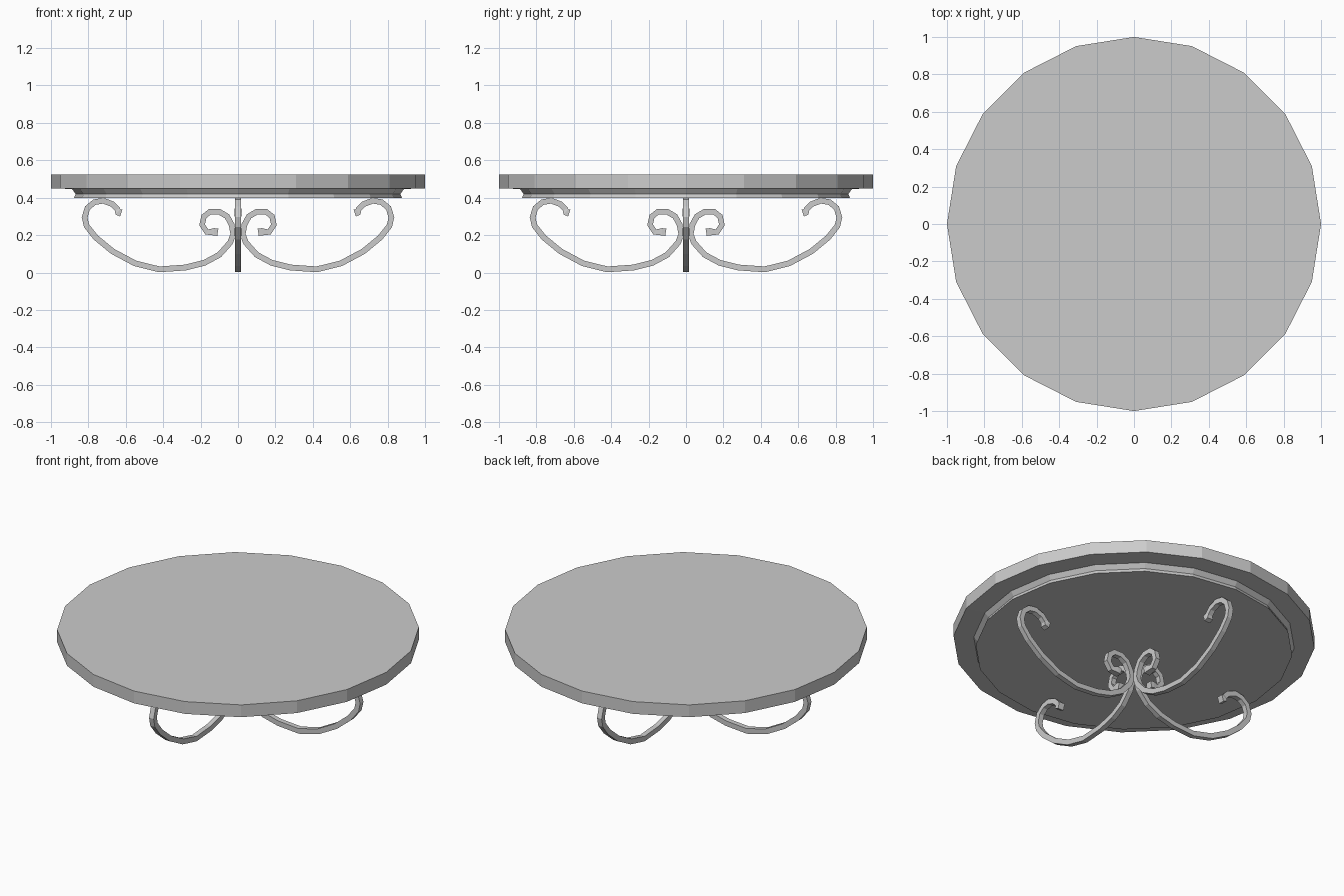
import bpy, math
from mathutils import Vector, Matrix

if "Cube" in bpy.data.objects:
    bpy.data.objects.remove(bpy.data.objects["Cube"])


def make_mesh(name, verts, faces):
    me = bpy.data.meshes.new(name)
    me.from_pydata(verts, [], faces)
    me.update()
    ob = bpy.data.objects.new(name, me)
    bpy.context.collection.objects.link(ob)
    return ob


def skin_rings(rings):
    """Join equal-sized vertex rings into a closed, capped tube."""
    n = len(rings[0])
    verts = [v for r in rings for v in r]
    faces = []
    for i in range(len(rings) - 1):
        for j in range(n):
            k = (j + 1) % n
            faces.append((i*n + j, i*n + k, (i+1)*n + k, (i+1)*n + j))
    faces.append(tuple(reversed(range(n))))
    last = (len(rings) - 1) * n
    faces.append(tuple(range(last, last + n)))
    return verts, faces


# Round top with a moulded lower rim, 20 sides
profile = [(0.877, 0.398), (0.868, 0.42), (0.888, 0.447),
           (1.0, 0.45), (1.0, 0.525)]
rings = [[(r*math.cos(math.tau*i/20), r*math.sin(math.tau*i/20), z)
          for i in range(20)] for r, z in profile]
make_mesh("table_top", *skin_rings(rings))

# Scroll leg centreline in (radius, height), from inner curl to outer curl
path = [(0.108, 0.215), (0.128, 0.218), (0.167, 0.217), (0.192, 0.255),
        (0.182, 0.30), (0.15, 0.325), (0.10, 0.325), (0.058, 0.30),
        (0.034, 0.255), (0.025, 0.205), (0.042, 0.16), (0.10, 0.095),
        (0.18, 0.052), (0.28, 0.027), (0.42, 0.017), (0.55, 0.049),
        (0.67, 0.113), (0.76, 0.187), (0.81, 0.25), (0.82, 0.295),
        (0.805, 0.345), (0.768, 0.376), (0.72, 0.384), (0.67, 0.365),
        (0.645, 0.338), (0.642, 0.324), (0.624, 0.318)]
half = 0.0155
pts = [Vector((r, 0, z)) for r, z in path]
side = Vector((0, 1, 0))
rings = []
for i, p in enumerate(pts):
    t = (pts[min(i+1, len(pts)-1)] - pts[max(i-1, 0)]).normalized()
    n = side.cross(t)
    w = half * (1.25 if i in (0, 1, len(pts)-2, len(pts)-1) else 1)
    rings.append([p + n*a*w + side*b*w
                  for a, b in ((-1, -1), (1, -1), (1, 1), (-1, 1))])
verts, faces = skin_rings(rings)

# Four legs around the centre
for k, name in enumerate(("right_leg", "back_leg", "left_leg", "front_leg")):
    rot = Matrix.Rotation(k * math.pi / 2, 3, 'Z')
    make_mesh(name, [rot @ v for v in verts], faces)

# Consistent outward normals
import bmesh
for ob in bpy.context.collection.objects:
    bm = bmesh.new()
    bm.from_mesh(ob.data)
    bmesh.ops.recalc_face_normals(bm, faces=bm.faces)
    bm.to_mesh(ob.data)
    bm.free()
